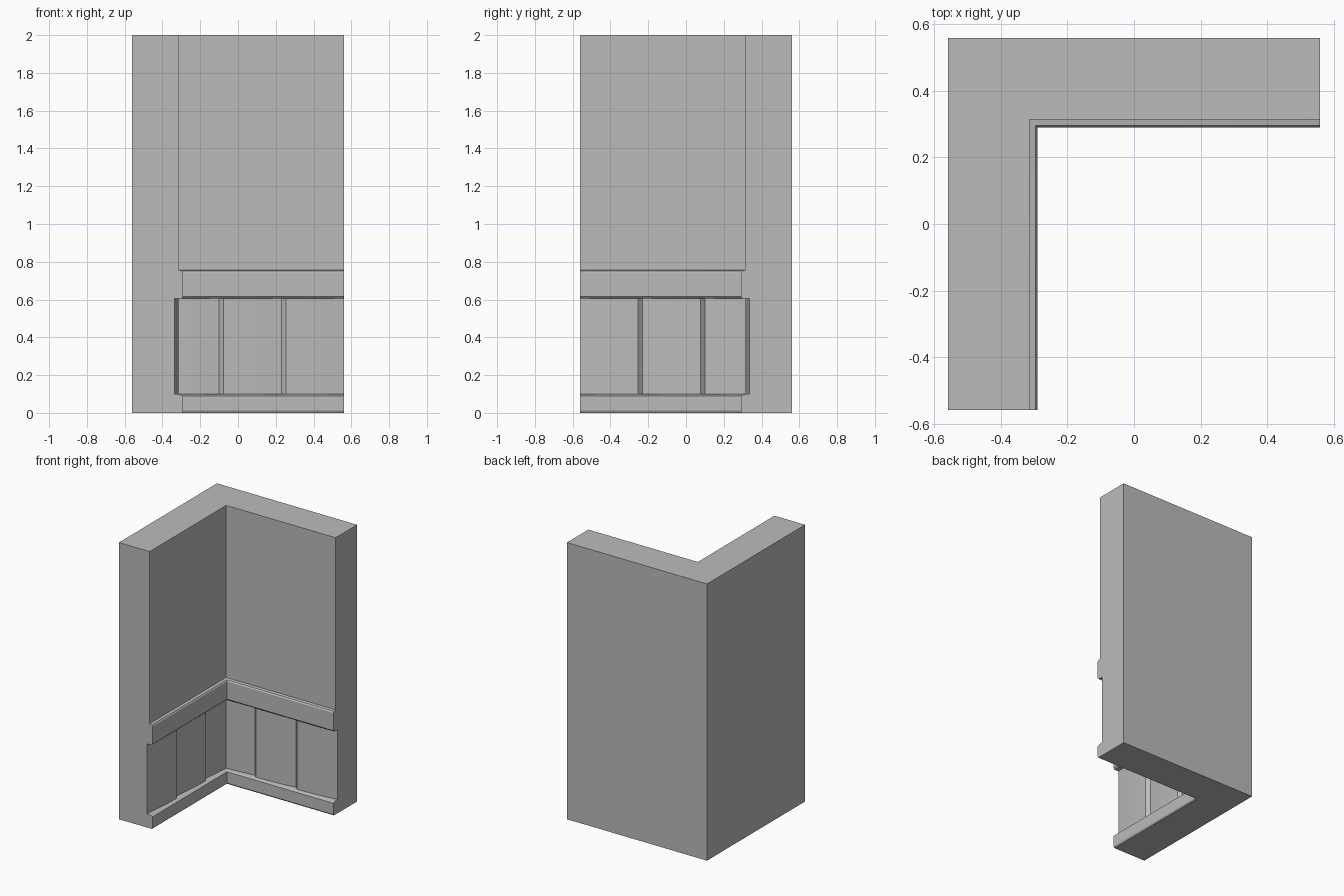
import bpy, bmesh, math

cube = bpy.data.objects.get("Cube")
if cube:
    bpy.data.objects.remove(cube, do_unlink=True)

HALF = 0.56          # outer half width of the corner
DEEP = 0.337         # recess depth line behind the panels
PITCH = 0.33         # panel spacing

stone = bpy.data.materials.new("plain_grey")
stone.diffuse_color = (0.5, 0.5, 0.5, 1)
stone.use_nodes = True
stone.node_tree.nodes["Principled BSDF"].inputs["Base Color"].default_value = (0.5, 0.5, 0.5, 1)


def finish(name, bm):
    bmesh.ops.recalc_face_normals(bm, faces=bm.faces)
    mesh = bpy.data.meshes.new(name)
    bm.to_mesh(mesh)
    bm.free()
    mesh.materials.append(stone)
    obj = bpy.data.objects.new(name, mesh)
    bpy.context.collection.objects.link(obj)
    bpy.ops.object.select_all(action='DESELECT')
    obj.select_set(True)
    bpy.context.view_layer.objects.active = obj
    bpy.ops.object.shade_smooth_by_angle(angle=math.radians(30))
    return obj


def skin(bm, rings):
    """Join closed rings in order and cap both ends."""
    n = len(rings[0])
    for a, b in zip(rings, rings[1:]):
        for i in range(n):
            j = (i + 1) % n
            bm.faces.new((a[i], a[j], b[j], b[i]))
    bm.faces.new(rings[0])
    bm.faces.new(rings[-1])


# Wall with skirting and rail: one profile swept around the mitred corner
profile = [(HALF, 0), (0.297, 0), (0.29, 0.012), (0.29, 0.09), (0.315, 0.1),
           (DEEP, 0.1), (DEEP, 0.605), (0.3, 0.605), (0.29, 0.615),
           (0.29, 0.743), (0.296, 0.752), (0.315, 0.756), (0.315, 2), (HALF, 2)]
bm = bmesh.new()
stations = [lambda d: (-d, -HALF), lambda d: (-d, d), lambda d: (HALF, d)]
skin(bm, [[bm.verts.new((*at(d), z)) for d, z in profile] for at in stations])
finish("corner_wall", bm)


# Bowed panels: each rises in a shallow curve, then drops back steeply
def panel_outline():
    pts = [(-0.35, -HALF)]
    for k in range(3):
        start = -HALF + k * PITCH
        for i in range(13):
            t = i / 12
            y = start + 0.307 * t
            if y < DEEP:
                pts.append((-0.335 + 0.021 * math.sin(t * math.pi / 2), y))
        if start + PITCH < DEEP:
            pts.append((-0.335, start + PITCH))
    pts += [(pts[-1][0], DEEP), (-0.35, DEEP)]
    return pts


def panels(name, place):
    bm = bmesh.new()
    skin(bm, [[bm.verts.new((*place(x, y), z)) for x, y in panel_outline()]
              for z in (0.1, 0.605)])
    finish(name, bm)


panels("right_panels", lambda x, y: (x, y))
panels("back_panels", lambda x, y: (-y, -x))
